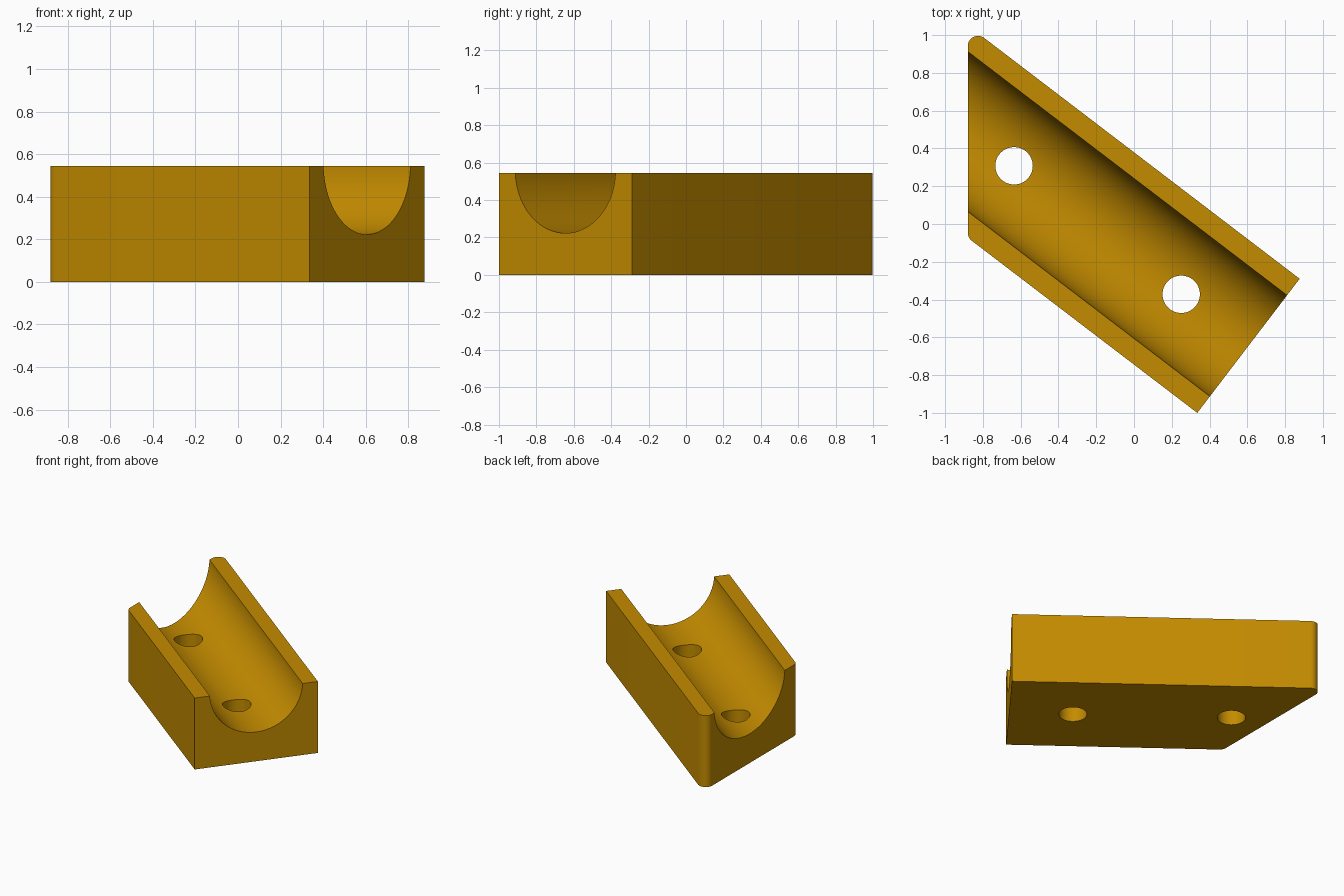
import bpy, bmesh, math
from mathutils import Vector

if "Cube" in bpy.data.objects:
    bpy.data.objects.remove(bpy.data.objects["Cube"])

HEIGHT = 0.545
FILLET = 0.054
LEFT = -0.88
END_A = Vector((0.335, -1.0))     # near corner of the square-cut end
END_B = Vector((0.877, -0.29))    # far corner of the square-cut end
across = (END_B - END_A).normalized()
along = Vector((-across.y, across.x))
GROOVE_R, GROOVE_Z = 0.337, 0.56


def prism(name, points, z0, z1):
    """Extrude a plan outline from z0 to z1."""
    bm = bmesh.new()
    low = [bm.verts.new((p.x, p.y, z0)) for p in points]
    high = [bm.verts.new((p.x, p.y, z1)) for p in points]
    bm.faces.new(low)
    bm.faces.new(high)
    for i in range(len(points)):
        j = (i + 1) % len(points)
        bm.faces.new((low[i], low[j], high[j], high[i]))
    bmesh.ops.recalc_face_normals(bm, faces=bm.faces)
    mesh = bpy.data.meshes.new(name)
    bm.to_mesh(mesh)
    bm.free()
    obj = bpy.data.objects.new(name, mesh)
    bpy.context.collection.objects.link(obj)
    return obj


def rounded(prev, corner, nxt, r, steps=10):
    """Points of a fillet arc at a corner."""
    a, b = (prev - corner).normalized(), (nxt - corner).normalized()
    half = math.acos(a.dot(b)) / 2
    centre = corner + (a + b).normalized() * (r / math.sin(half))
    start = corner + a * (r / math.tan(half)) - centre
    end = corner + b * (r / math.tan(half)) - centre
    a0 = math.atan2(start.y, start.x)
    sweep = (math.atan2(end.y, end.x) - a0 + math.pi) % (2 * math.pi) - math.pi
    angles = [a0 + sweep * i / steps for i in range(steps + 1)]
    return [centre + Vector((math.cos(t), math.sin(t))) * r for t in angles]


def at_left(p):
    """Where a long side meets the left wall."""
    return p + along * ((LEFT - p.x) / along.x)


# Block: square-cut right end, slanted left end with two rounded corners
far, near = at_left(END_B), at_left(END_A)
outline = [END_A, END_B]
outline += rounded(END_B, far, near, FILLET)
outline += rounded(far, near, END_A, FILLET)
block = prism("cradle_block", outline, 0, HEIGHT)

# Round groove along the long axis
cutters = []
mid = (END_A + END_B) / 2 + along * 0.9
bpy.ops.mesh.primitive_cylinder_add(
    vertices=128, radius=GROOVE_R, depth=4, location=(mid.x, mid.y, GROOVE_Z),
    rotation=(math.pi / 2, 0, math.atan2(along.y, along.x) + math.pi / 2))
cutters.append(bpy.context.object)
cutters[-1].name = "groove_cutter"

# Two vertical bolt holes
for x, y in ((-0.635, 0.308), (0.25, -0.372)):
    bpy.ops.mesh.primitive_cylinder_add(vertices=64, radius=0.099, depth=2, location=(x, y, 0.3))
    cutters.append(bpy.context.object)
    cutters[-1].name = "bolt_hole_cutter"

bpy.ops.object.select_all(action='DESELECT')
bpy.context.view_layer.objects.active = block
block.select_set(True)
for cutter in cutters:
    cutter.hide_render = True
    mod = block.modifiers.new("cut", 'BOOLEAN')
    mod.operation, mod.solver, mod.object = 'DIFFERENCE', 'EXACT', cutter
    bpy.ops.object.modifier_apply(modifier=mod.name)
for cutter in cutters:
    bpy.data.objects.remove(cutter)

# Single golden brown finish
gold = bpy.data.materials.new("golden_brown")
gold.diffuse_color = (0.55, 0.26, 0.0, 1)
gold.use_nodes = True
gold.node_tree.nodes["Principled BSDF"].inputs["Base Color"].default_value = gold.diffuse_color
block.data.materials.clear()
block.data.materials.append(gold)
bpy.ops.object.shade_smooth_by_angle(angle=math.radians(30))
